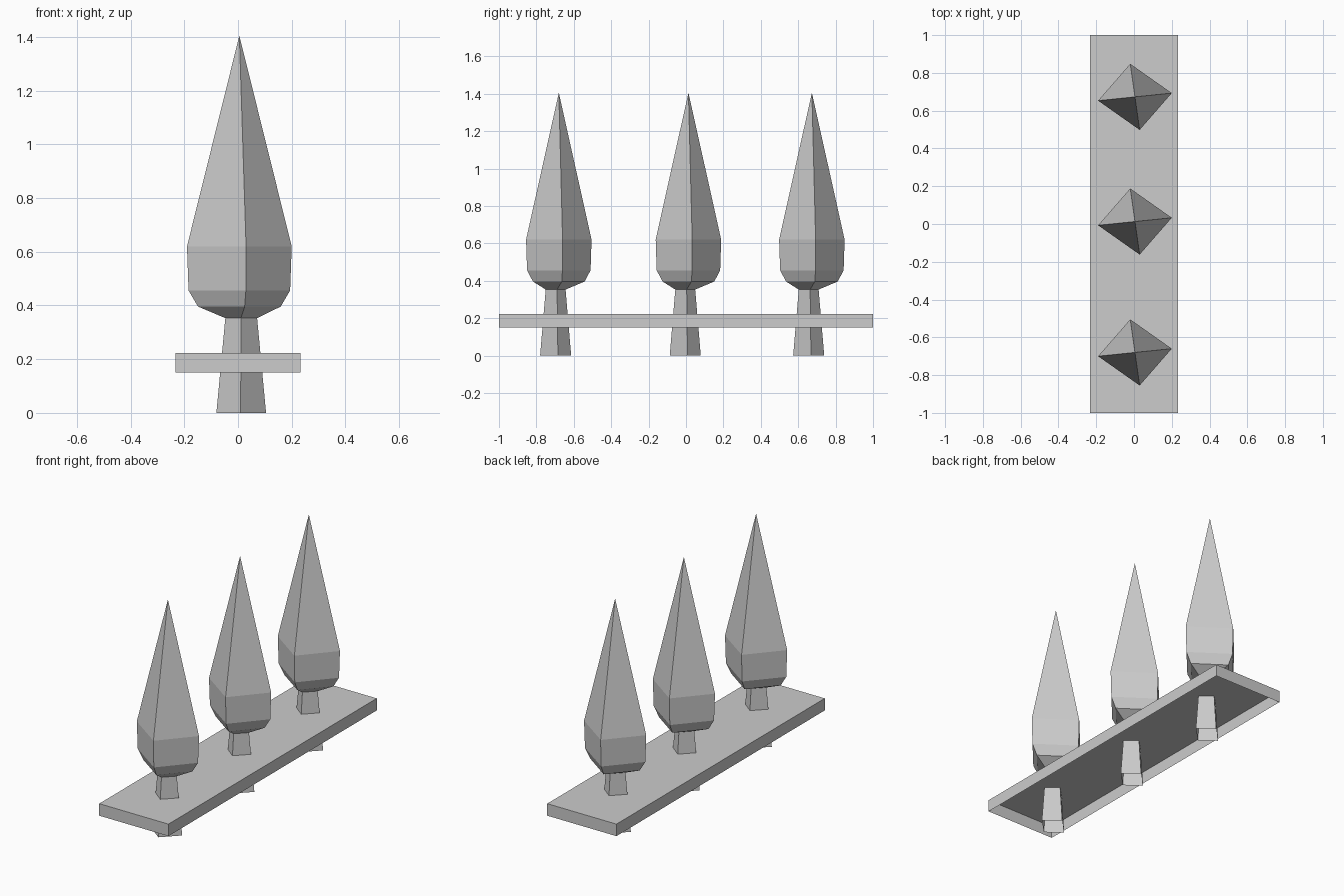
import bpy, bmesh
from mathutils import Vector

cube = bpy.data.objects.get("Cube")
if cube:
    bpy.data.objects.remove(cube, do_unlink=True)

grey = bpy.data.materials.new("light_grey")
grey.use_nodes = True
colour = (0.604, 0.604, 0.604, 1)
grey.diffuse_color = colour
grey.node_tree.nodes["Principled BSDF"].inputs["Base Color"].default_value = colour


def finish(bm, name, location=(0, 0, 0)):
    bmesh.ops.recalc_face_normals(bm, faces=bm.faces)
    mesh = bpy.data.meshes.new(name)
    bm.to_mesh(mesh)
    bm.free()
    mesh.materials.append(grey)
    obj = bpy.data.objects.new(name, mesh)
    obj.location = location
    bpy.context.collection.objects.link(obj)


def ring(bm, centre, front, right, z):
    """Four corners of a skewed square, counterclockwise from the front."""
    offsets = [Vector(front), Vector(right), -Vector(front), -Vector(right)]
    return [bm.verts.new((centre[0] + o.x, centre[1] + o.y, z)) for o in offsets]


def bridge(bm, low, high):
    for i in range(4):
        j = (i + 1) % 4
        bm.faces.new((low[i], low[j], high[j], high[i]))


# Corner directions of the trunk and crown sections
TRUNK = ((0.007, -0.007 - 0.015), (-0.002, -0.083), (0.0925, 0.012))
CROWN = ((0.005, 0), (0.025, -0.175), (0.195, 0.02))
NECK_SCALE, NECK_Z = 0.64, 0.353


def trunk_ring(bm, scale, z):
    centre, front, right = TRUNK
    return ring(bm, (0.012, -0.017), Vector(front) * scale, Vector(right) * scale, z)


def crown_ring(bm, scale, z):
    centre, front, right = CROWN
    return ring(bm, centre, Vector(front) * scale, Vector(right) * scale, z)


def make_tree(label, y):
    # Tapered trunk, open at both ends
    bm = bmesh.new()
    bridge(bm, trunk_ring(bm, 1, 0), trunk_ring(bm, NECK_SCALE, NECK_Z))
    finish(bm, label + "_trunk", (0, y, 0))

    # Faceted crown rising from the trunk to a point
    bm = bmesh.new()
    rings = [trunk_ring(bm, NECK_SCALE, NECK_Z)]
    for scale, z in ((0.79, 0.396), (0.97, 0.456), (1, 0.62)):
        rings.append(crown_ring(bm, scale, z))
    for low, high in zip(rings, rings[1:]):
        bridge(bm, low, high)
    tip = bm.verts.new((0.005, 0, 1.405))
    for i in range(4):
        bm.faces.new((rings[-1][i], rings[-1][(i + 1) % 4], tip))
    finish(bm, label + "_crown", (0, y, 0))


for label, y in (("front_tree", -0.68), ("middle_tree", 0.013), ("back_tree", 0.673)):
    make_tree(label, y)

# Planter tray: a shallow box without a floor
bm = bmesh.new()
bmesh.ops.create_cube(bm, size=1)
bmesh.ops.scale(bm, vec=(0.465, 2, 0.073), verts=bm.verts)
bm.normal_update()
floor = [f for f in bm.faces if f.normal.z < -0.9]
bmesh.ops.delete(bm, geom=floor, context="FACES_ONLY")
finish(bm, "planter_tray", (0, 0, 0.187))
